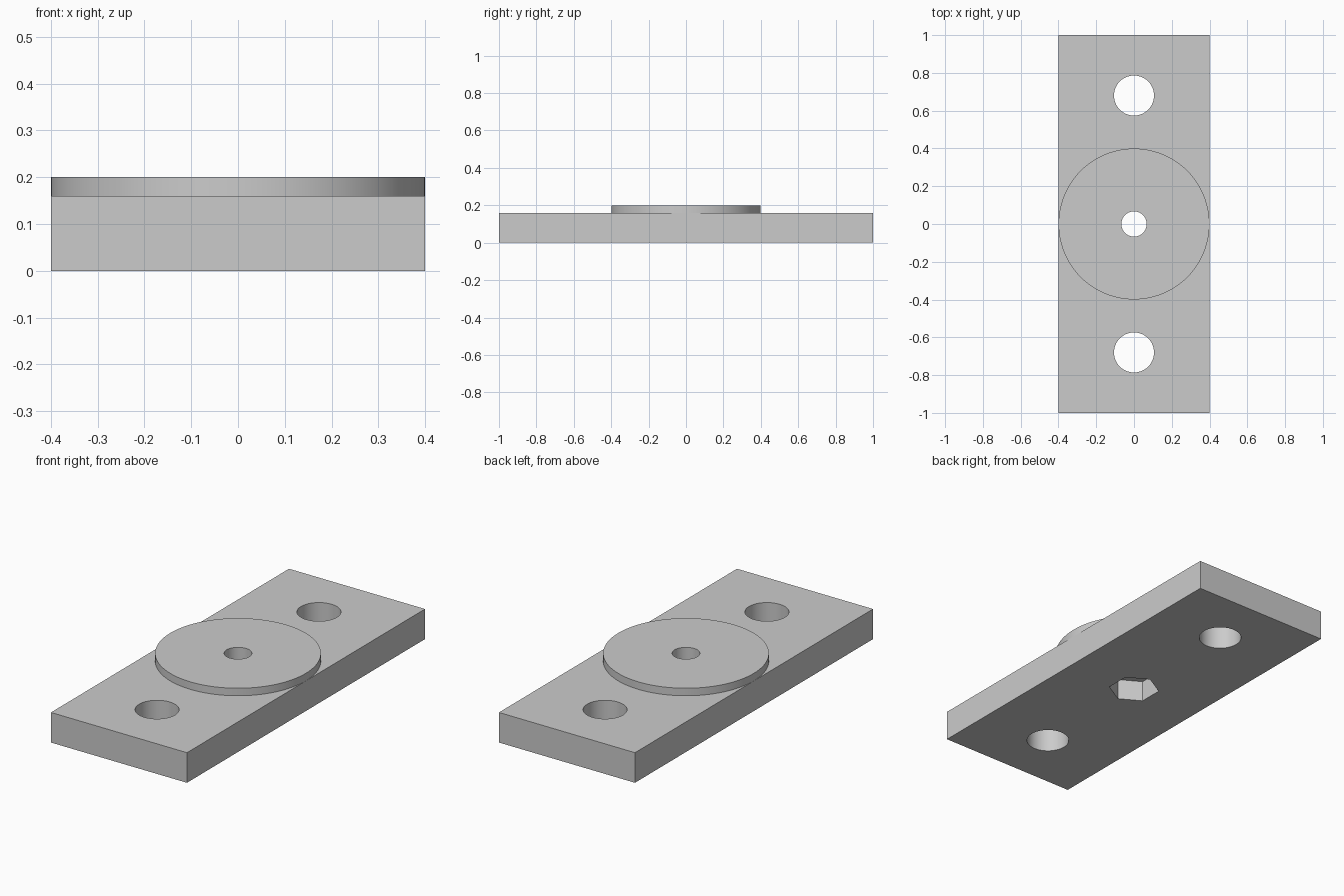
import bpy
import math

old = bpy.data.objects.get("Cube")
if old:
    bpy.data.objects.remove(old, do_unlink=True)

PLATE_TOP = 0.16
DISC_TOP = 0.2
POCKET_DEPTH = 0.112

grey = bpy.data.materials.new("light grey")
grey.use_nodes = True
colour = (0.6, 0.6, 0.6, 1)
grey.diffuse_color = colour
grey.node_tree.nodes["Principled BSDF"].inputs["Base Color"].default_value = colour


def cylinder(name, radius, z0, z1, y=0, sides=64):
    """Upright prism with its first corner on the y axis."""
    bpy.ops.mesh.primitive_cylinder_add(
        vertices=sides, radius=radius, depth=z1 - z0, location=(0, y, (z0 + z1) / 2))
    part = bpy.context.object
    part.name = name
    part.data.materials.append(grey)
    return part


def combine(target, tool, operation):
    """Apply a boolean to the target and remove the tool."""
    tool.hide_render = True
    mod = target.modifiers.new(operation.lower(), "BOOLEAN")
    mod.operation = operation
    mod.solver = "EXACT"
    mod.object = tool
    bpy.ops.object.select_all(action="DESELECT")
    target.select_set(True)
    bpy.context.view_layer.objects.active = target
    bpy.ops.object.modifier_apply(modifier=mod.name)
    bpy.data.objects.remove(tool, do_unlink=True)


# Rectangular base plate
bpy.ops.mesh.primitive_cube_add(size=1, location=(0, 0, PLATE_TOP / 2))
plate = bpy.context.object
plate.name = "mounting_plate"
plate.scale = (0.8, 2, PLATE_TOP)
bpy.ops.object.transform_apply(location=True, rotation=False, scale=True)
plate.data.materials.append(grey)

# Raised round boss, fused to the plate
combine(plate, cylinder("raised_disc", 0.3995, 0.13, DISC_TOP, sides=96), "UNION")

# Two large screw holes
for side in (-1, 1):
    combine(plate, cylinder("screw_hole", 0.106, -0.1, 0.3, y=side * 0.68), "DIFFERENCE")

# Centre bolt hole with a hexagonal nut pocket underneath
combine(plate, cylinder("bolt_hole", 0.067, -0.1, 0.3), "DIFFERENCE")
combine(plate, cylinder("nut_pocket", 0.127, -0.1, POCKET_DEPTH, sides=6), "DIFFERENCE")

# Round walls smooth, all corners crisp
plate.select_set(True)
bpy.context.view_layer.objects.active = plate
bpy.ops.object.shade_smooth_by_angle(angle=math.radians(30))
